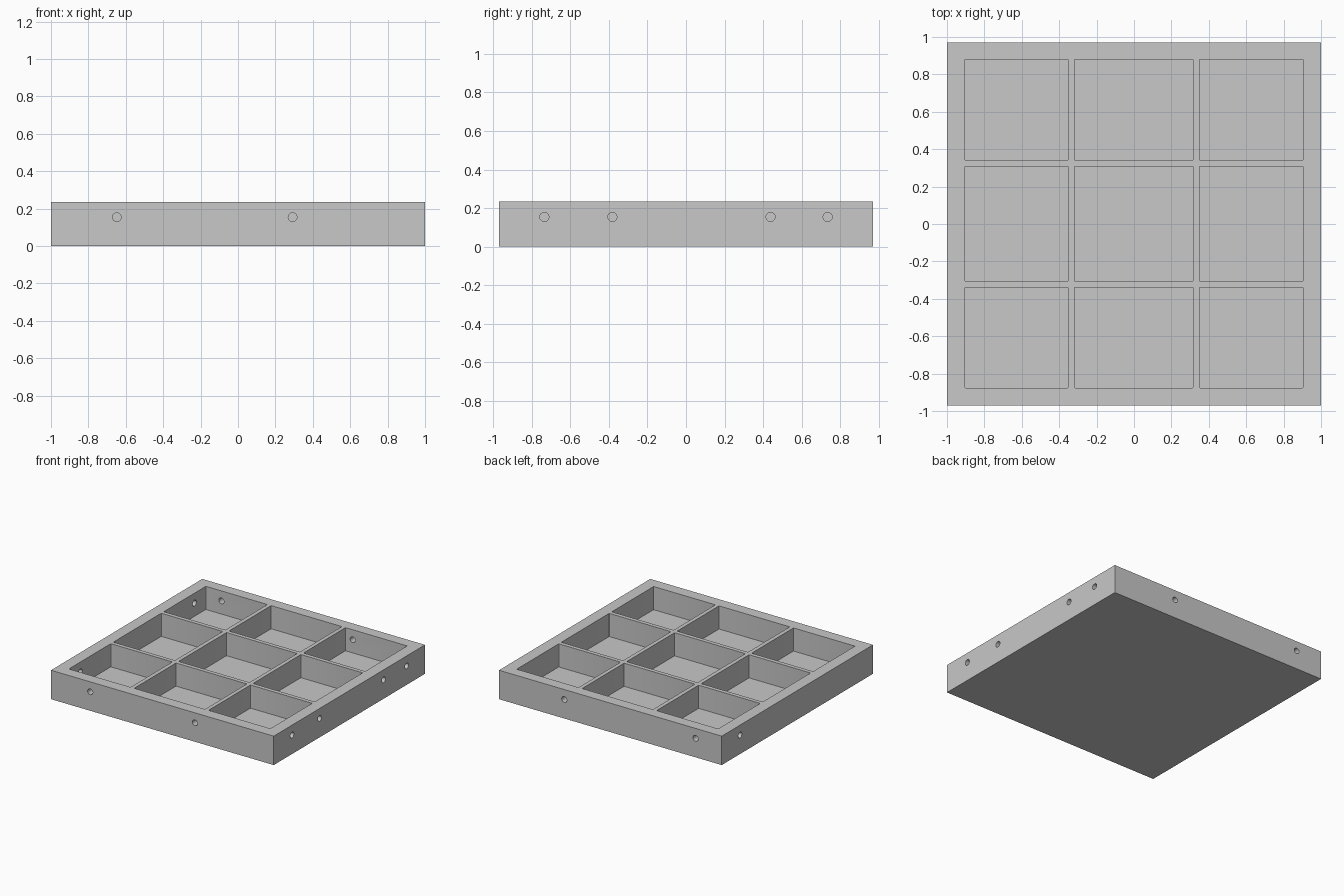
import bpy
import math
from mathutils import Vector

if "Cube" in bpy.data.objects:
    bpy.data.objects.remove(bpy.data.objects["Cube"], do_unlink=True)

HX, HY, H, FLOOR = 1.0, 0.97, 0.235, 0.047
HOLE_Z, HOLE_R = 0.154, 0.0235

grey = bpy.data.materials.new("plain_grey")
grey.use_nodes = True
colour = (0.578, 0.578, 0.578, 1)
grey.diffuse_color = colour
grey.node_tree.nodes["Principled BSDF"].inputs["Base Color"].default_value = colour


def box(name, low, high):
    """Box spanning two opposite corners."""
    low, high = Vector(low), Vector(high)
    bpy.ops.mesh.primitive_cube_add(size=1, location=(low + high) / 2)
    obj = bpy.context.object
    obj.name = name
    obj.scale = high - low
    bpy.ops.object.transform_apply(location=False, rotation=False, scale=True)
    obj.data.materials.append(grey)
    return obj


def drill(name, start, end):
    """Round cutter running between two points."""
    start, end = Vector(start), Vector(end)
    axis = end - start
    bpy.ops.mesh.primitive_cylinder_add(
        vertices=24, radius=HOLE_R, depth=axis.length, location=(start + end) / 2,
        rotation=axis.to_track_quat("Z", "Y").to_euler())
    obj = bpy.context.object
    obj.name = name
    obj.data.materials.append(grey)
    return obj


tray = box("tray", (-HX, -HY, 0), (HX, HY, H))
cutters = []

# Nine compartments
columns = [(-0.905, -0.352), (-0.319, 0.317), (0.349, 0.904)]
rows = [(-0.876, -0.339), (-0.306, 0.308), (0.341, 0.88)]
for x0, x1 in columns:
    for y0, y1 in rows:
        pocket = box("compartment_cutter", (x0, y0, FLOOR), (x1, y1, H + 0.1))
        # Slightly rounded upright corners
        weights = pocket.data.attributes.new("bevel_weight_edge", "FLOAT", "EDGE")
        for edge in pocket.data.edges:
            a, b = (pocket.data.vertices[i].co for i in edge.vertices)
            weights.data[edge.index].value = float(abs(a.z - b.z) > 0.1)
        bevel = pocket.modifiers.new("corners", "BEVEL")
        bevel.limit_method = "WEIGHT"
        bevel.width = 0.005
        bevel.segments = 3
        cutters.append(pocket)

# Blind holes on the front and left, through holes on the back and right
DEPTH = 0.06
for x in (-0.648, 0.292):
    cutters.append(drill("front_hole_cutter", (x, -HY - 0.05, HOLE_Z), (x, -HY + DEPTH, HOLE_Z)))
for y in (-0.735, -0.382, 0.439, 0.735):
    cutters.append(drill("left_hole_cutter", (HX + 0.05, y, HOLE_Z), (HX - DEPTH, y, HOLE_Z)))
for x in (-0.765, 0.414):
    cutters.append(drill("back_hole_cutter", (x, HY + 0.05, HOLE_Z), (x, HY - 0.15, HOLE_Z)))
cutters.append(drill("right_hole_cutter", (-HX - 0.05, 0.735, HOLE_Z), (-HX + 0.15, 0.735, HOLE_Z)))
cutters.append(drill("inner_hole_cutter", (-HX + 0.04, -0.727, HOLE_Z), (-HX + 0.15, -0.727, HOLE_Z)))

for cutter in cutters:
    cut = tray.modifiers.new("cut", "BOOLEAN")
    cut.operation = "DIFFERENCE"
    cut.solver = "EXACT"
    cut.object = cutter

# Bake the cuts, then discard the cutters
bpy.ops.object.select_all(action="DESELECT")
tray.select_set(True)
bpy.context.view_layer.objects.active = tray
for name in [m.name for m in tray.modifiers]:
    bpy.ops.object.modifier_apply(modifier=name)
for cutter in cutters:
    bpy.data.objects.remove(cutter, do_unlink=True)
bpy.ops.object.shade_smooth_by_angle(angle=math.radians(35))
